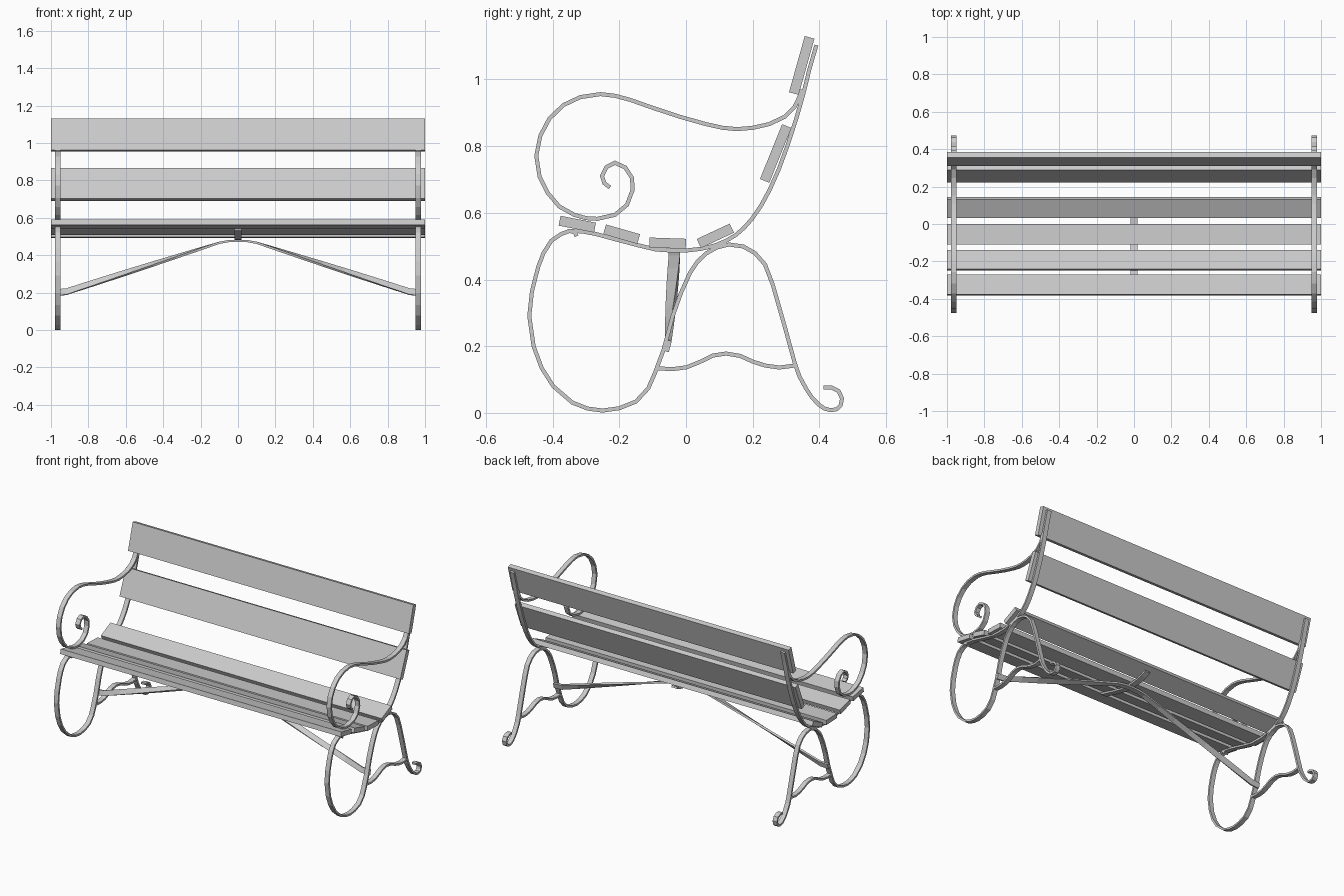
import bpy, bmesh, math
from mathutils import Vector

FRAME_X = 0.964   # centre of each iron side frame
BAR_W, BAR_T = 0.03, 0.012


def sweep(name, pts, widths, width=BAR_W, thick=BAR_T, mirror=False):
    """Flat bar along a path; widths gives the wide direction at each point."""
    bm = bmesh.new()
    pts = [Vector(p) for p in pts]
    rings = []
    for i, p in enumerate(pts):
        a = (p - pts[i - 1]).normalized() if i else None
        b = (pts[i + 1] - p).normalized() if i < len(pts) - 1 else None
        t = ((a or b) + (b or a)).normalized()
        w = Vector(widths[i]).normalized()
        n = t.cross(w).normalized()
        n *= thick / 2 / max(0.5, t.dot(a or b))
        w *= width / 2
        rings.append([bm.verts.new(p + q) for q in (w + n, n - w, -w - n, w - n)])
    for r, s in zip(rings, rings[1:]):
        for k in range(4):
            m = (k + 1) % 4
            bm.faces.new((r[k], r[m], s[m], s[k]))
    bm.faces.new(rings[0])
    bm.faces.new(rings[-1])
    bmesh.ops.recalc_face_normals(bm, faces=bm.faces)
    me = bpy.data.meshes.new(name)
    bm.to_mesh(me)
    bm.free()
    ob = bpy.data.objects.new(name, me)
    bpy.context.collection.objects.link(ob)
    if mirror:
        mod = ob.modifiers.new("mirror", "MIRROR")
        mod.use_mirror_merge = False
    return ob


def iron(name, yz, x=FRAME_X, width=BAR_W, mirror=True):
    """Bar lying in a side plane, given as (y, z) points."""
    return sweep(name, [(x, y, z) for y, z in yz], [(1, 0, 0)] * len(yz), width, BAR_T, mirror)


def slat(name, y, z, angle, width):
    bpy.ops.mesh.primitive_cube_add(size=1, location=(0, y, z), rotation=(math.radians(angle), 0, 0))
    ob = bpy.context.object
    ob.name = name
    ob.scale = (2, width, 0.03)


# wooden slats
slat("seat_slat_1", -0.326, 0.566, -11, 0.108)
slat("seat_slat_2", -0.193, 0.536, -16, 0.106)
slat("seat_slat_3", -0.055, 0.509, -2, 0.109)
slat("seat_slat_4", 0.088, 0.531, 25, 0.109)
slat("back_slat_lower", 0.269, 0.778, 68, 0.177)
slat("back_slat_upper", 0.347, 1.042, 74.3, 0.175)

# back upright running down into the seat support
seat_curve = [(0.15, 0.534), (0.12, 0.516), (0.087, 0.502), (0.045, 0.492), (0, 0.487),
              (-0.045, 0.487), (-0.09, 0.490), (-0.145, 0.503), (-0.198, 0.517),
              (-0.272, 0.537), (-0.31, 0.544)]
iron("back_and_seat_support",
     [(0.391, 1.103), (0.37, 1.03), (0.351, 0.953), (0.33, 0.88), (0.302, 0.795), (0.278, 0.73),
      (0.251, 0.669), (0.226, 0.623), (0.198, 0.582), (0.175, 0.556)]
     + seat_curve + [(-0.344, 0.546)])

# front loop, rear leg and foot scroll in one bar
iron("leg_scroll",
     [(-0.328, 0.53), (-0.333, 0.541), (-0.349, 0.546), (-0.375, 0.536), (-0.404, 0.516),
      (-0.427, 0.48), (-0.443, 0.439), (-0.462, 0.365), (-0.47, 0.29), (-0.457, 0.2),
      (-0.433, 0.135), (-0.398, 0.08), (-0.341, 0.031), (-0.295, 0.013), (-0.25, 0.007),
      (-0.2, 0.014), (-0.15, 0.034), (-0.113, 0.074), (-0.093, 0.12), (-0.067, 0.19),
      (-0.04, 0.29), (-0.015, 0.36), (0.012, 0.42), (0.034, 0.453), (0.06, 0.478),
      (0.092, 0.496), (0.129, 0.505), (0.172, 0.499), (0.207, 0.479), (0.237, 0.445),
      (0.26, 0.385), (0.293, 0.27), (0.326, 0.15), (0.34, 0.11), (0.36, 0.073),
      (0.378, 0.046), (0.398, 0.025), (0.415, 0.013), (0.434, 0.008), (0.452, 0.011),
      (0.464, 0.023), (0.468, 0.043), (0.458, 0.065), (0.436, 0.076), (0.413, 0.076)])

# arm rest with its inner scroll
iron("arm_rest",
     [(0.347, 0.97), (0.341, 0.95), (0.326, 0.918), (0.296, 0.888), (0.249, 0.866),
      (0.2, 0.855), (0.153, 0.851), (0.11, 0.855), (0.06, 0.866), (-0.018, 0.888),
      (-0.1, 0.915), (-0.168, 0.939), (-0.213, 0.951), (-0.257, 0.956), (-0.317, 0.947),
      (-0.368, 0.923), (-0.41, 0.882), (-0.437, 0.831), (-0.449, 0.771), (-0.439, 0.708),
      (-0.415, 0.66), (-0.38, 0.619), (-0.335, 0.594), (-0.3, 0.584), (-0.266, 0.582),
      (-0.213, 0.594), (-0.177, 0.624), (-0.16, 0.669), (-0.162, 0.705), (-0.182, 0.736),
      (-0.213, 0.75), (-0.238, 0.738), (-0.252, 0.711), (-0.245, 0.689), (-0.228, 0.676)])

# wavy tie between front and rear leg
iron("leg_tie",
     [(-0.087, 0.134), (-0.042, 0.131), (0.003, 0.137), (0.042, 0.153), (0.081, 0.172),
      (0.12, 0.178), (0.162, 0.171), (0.2, 0.154), (0.237, 0.142), (0.28, 0.136), (0.326, 0.142)])

# middle strip under the seat slats
iron("seat_middle_strip", seat_curve[1:-1], x=0, width=0.038, mirror=False)

# twisted brace from both front legs up to the middle of the seat
half = [(0.978, -0.053, 0.2), (0.92, -0.053, 0.204)]
for i in range(1, 8):
    f = i / 7
    half.append((0.92 - 0.82 * f, -0.053 + 0.018 * f, 0.204 + 0.262 * f))
half += [(0.05, -0.035, 0.475)]
path = half + [(0, -0.035, 0.477)] + [(-x, y, z) for x, y, z in reversed(half)]
turns = []
for x, y, z in path:
    a = math.radians(75) * min(1, max(0, (abs(x) - 0.1) / 0.82))
    turns.append((0, math.cos(a), math.sin(a)))
sweep("under_seat_brace", path, turns, 0.034, 0.012)
